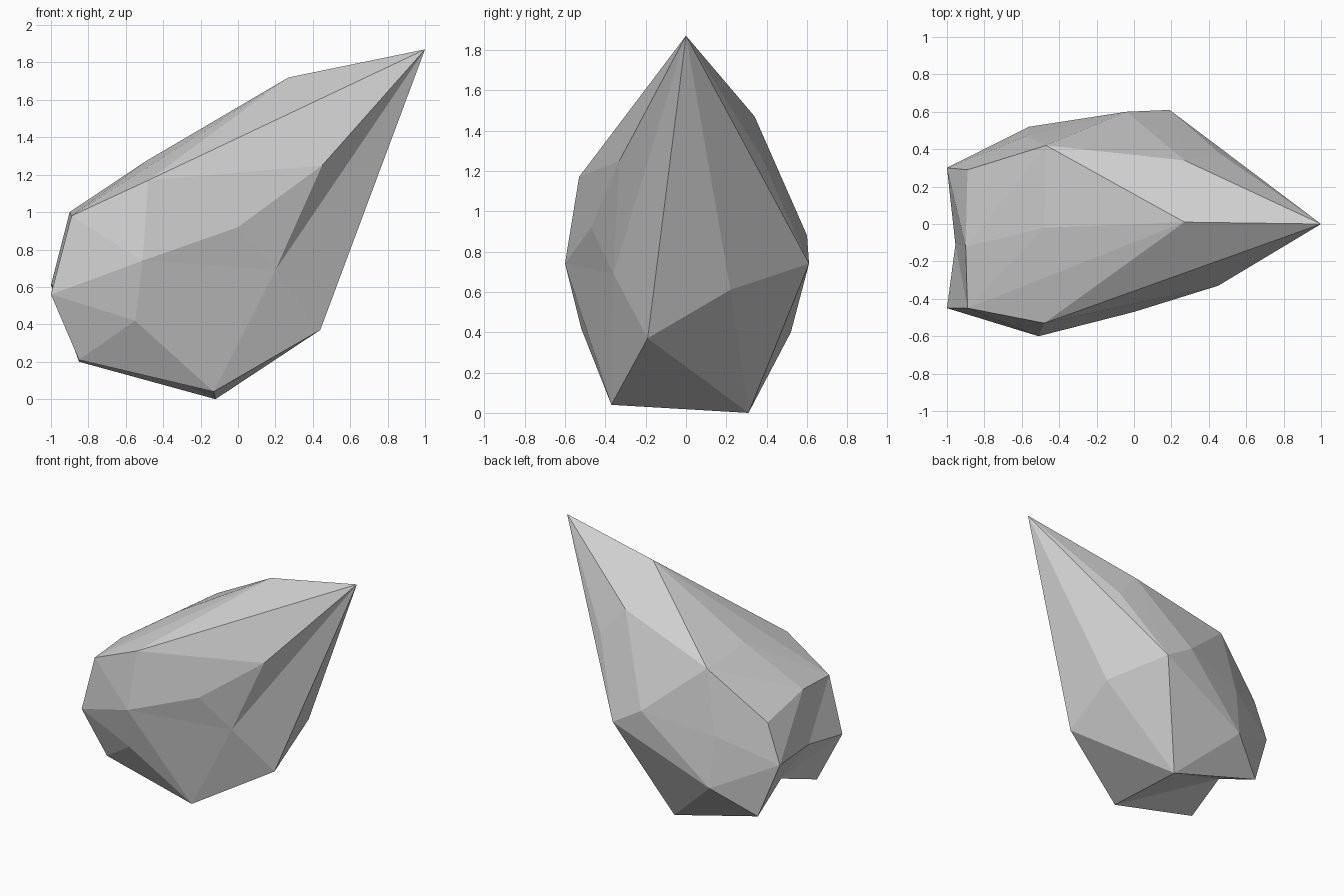
import bpy
import bmesh
from mathutils import Vector

default_cube = bpy.data.objects.get("Cube")
if default_cube:
    bpy.data.objects.remove(default_cube, do_unlink=True)


def make_material(name, color):
    material = bpy.data.materials.new(name)
    material.use_nodes = True
    material.diffuse_color = color
    shader = next(n for n in material.node_tree.nodes if n.type == "BSDF_PRINCIPLED")
    shader.inputs["Base Color"].default_value = color
    shader.inputs["Roughness"].default_value = 0.9
    return material


def make_rock(name, corners, dents, material):
    """Wrap corners in facets, then press each dent from its raised start into place."""
    bm = bmesh.new()
    for point in corners:
        bm.verts.new(point)
    pressed = []
    for point, raise_by in dents:
        vert = bm.verts.new(Vector(point) + Vector(raise_by))
        pressed.append((vert, Vector(point)))
    bmesh.ops.convex_hull(bm, input=bm.verts[:], use_existing_faces=False)
    for vert, target in pressed:
        if vert.is_valid:
            vert.co = target
    loose = [v for v in bm.verts if not v.link_faces]
    bmesh.ops.delete(bm, geom=loose, context="VERTS")
    bmesh.ops.triangulate(bm, faces=bm.faces[:])
    bmesh.ops.recalc_face_normals(bm, faces=bm.faces[:])
    mesh = bpy.data.meshes.new(name)
    bm.to_mesh(mesh)
    bm.free()
    mesh.materials.append(material)
    rock = bpy.data.objects.new(name, mesh)
    bpy.context.scene.collection.objects.link(rock)
    return rock


# Leaning point and upper ridge
top_corners = [
    (1, 0, 1.87), (.27, .01, 1.72), (.27, -.26, 1.45), (.45, -.33, 1.25),
    (.27, .34, 1.47), (.455, .38, 1.26), (-.48, -.53, 1.17), (-.47, .42, 1.25),
]
# Widest belt and blunt end
side_corners = [
    (-.51, -.6, .74), (-.55, -.52, .42), (.19, .61, .74), (-.04, .6, .88),
    (-.56, .52, .4), (.44, .22, .61), (-.89, -.45, .98), (-.9, -.12, 1),
    (-.89, .29, .9), (-1, -.45, .56), (-1, .3, .61),
]
# Underside
base_corners = [
    (.44, -.19, .37), (-.13, -.37, .04), (-.12, .31, 0),
    (-.85, -.36, .21), (-.85, .35, .2),
]
# Shallow dents, each with the offset of its raised start
dents = [
    ((.2, -.36, .69), (.05, -.08, -.02)),     # front hollow
    ((0, -.47, .92), (0, -.04, .02)),         # front ridge
    ((-.57, .47, .78), (0, .05, 0)),          # back facet centre
    ((-.48, -.02, 1.28), (0, 0, .03)),        # crown
    ((-.955, -.11, .6), (-.085, 0, 0)),       # blunt end hollow
    ((-.8, 0, .34), (-.15, 0, -.14)),         # underside notch
]

stone = make_material("stone_grey", (.62, .62, .62, 1))
make_rock("rock", top_corners + side_corners + base_corners, dents, stone)
